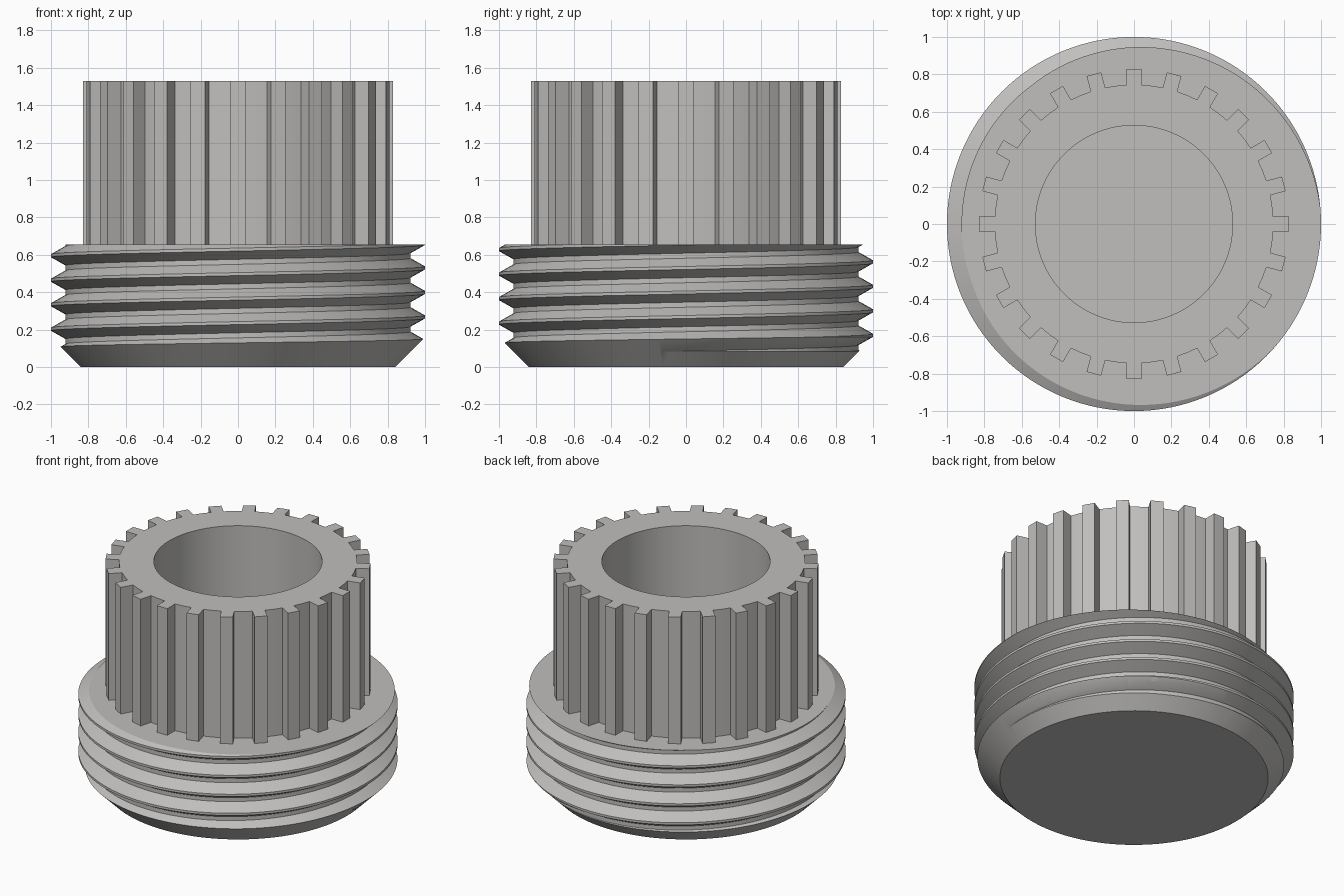
import bpy, bmesh, math

if "Cube" in bpy.data.objects:
    bpy.data.objects.remove(bpy.data.objects["Cube"])

PITCH, R_CREST, R_ROOT = 0.131, 1.0, 0.922
SEG, SHOULDER, TOP = 128, 0.655, 1.53

grey = bpy.data.materials.new("plain_grey")
grey.diffuse_color = (0.53, 0.52, 0.51, 1)
grey.use_nodes = True
grey.node_tree.nodes["Principled BSDF"].inputs["Base Color"].default_value = grey.diffuse_color


def finish(name, bm):
    bmesh.ops.recalc_face_normals(bm, faces=bm.faces)
    me = bpy.data.meshes.new(name)
    bm.to_mesh(me)
    bm.free()
    ob = bpy.data.objects.new(name, me)
    me.materials.append(grey)
    bpy.context.collection.objects.link(ob)
    return ob


def solid(name, rings):
    """Closed solid through a stack of equal-length point rings."""
    bm = bmesh.new()
    rows = [[bm.verts.new(p) for p in ring] for ring in rings]
    n = len(rows[0])
    for a, b in zip(rows, rows[1:]):
        for i in range(n):
            bm.faces.new((a[i], a[(i + 1) % n], b[(i + 1) % n], b[i]))
    bm.faces.new(rows[0][::-1])
    bm.faces.new(rows[-1])
    return finish(name, bm)


def circle(r, z, n=SEG):
    return [(r * math.cos(math.tau * i / n), r * math.sin(math.tau * i / n), z)
            for i in range(n)]


def thread(name, z0, turns):
    """Helical rod; z0 is the crest height at angle zero of the first turn."""
    prof = [(R_CREST, -0.008), (R_CREST, 0.008), (R_ROOT, 0.052), (R_ROOT, PITCH - 0.052)]
    bm = bmesh.new()
    cols = []
    for i in range(SEG * turns + 1):
        a = math.tau * i / SEG
        cols.append([bm.verts.new((r * math.cos(a), r * math.sin(a),
                                   z0 + z + PITCH * i / SEG)) for r, z in prof])
    for i in range(SEG * turns):
        for k in range(3):
            bm.faces.new((cols[i][k], cols[i + 1][k], cols[i + 1][k + 1], cols[i][k + 1]))
        if i + SEG + 1 < len(cols):
            bm.faces.new((cols[i][3], cols[i + 1][3], cols[i + SEG + 1][0], cols[i + SEG][0]))
    # close both ends with fans
    ends = [e for e in bm.edges if e.is_boundary]
    mid = z0 + PITCH * turns / 2
    for low in (True, False):
        c = bm.verts.new((0, 0, z0 if low else z0 + PITCH * turns))
        for e in ends:
            if ((e.verts[0].co.z < mid) == low):
                bm.faces.new((e.verts[0], e.verts[1], c))
    return finish(name, bm)


def boolean(ob, other, op):
    m = ob.modifiers.new(op, "BOOLEAN")
    m.operation, m.object, m.solver = op, other, "EXACT"
    bpy.context.view_layer.objects.active = ob
    bpy.ops.object.modifier_apply(modifier=m.name)
    bpy.data.objects.remove(other)


# threaded base, trimmed flat on top and chamfered at the bottom
base = thread("threaded_base", 0.53 - 6 * PITCH, 10)
trim = solid("trim", [circle(0.84, 0), circle(1.05, 0.21), circle(1.05, SHOULDER)])
boolean(base, trim, "INTERSECT")

# splined collar with 24 square teeth
TEETH, HALF, R_TIP, R_GAP = 24, 0.04, 0.83, 0.745
outline = []
for t in range(TEETH):
    a = math.tau * t / TEETH
    edge = math.asin(HALF / R_GAP)
    tip = math.asin(HALF / R_TIP)
    for r, d in ((R_GAP, -edge), (R_TIP, -tip), (R_TIP, tip), (R_GAP, edge),
                 (R_GAP, math.pi / TEETH)):
        outline.append((r * math.cos(a + d), r * math.sin(a + d)))
collar = solid("collar", [[(x, y, z) for x, y in outline] for z in (0.5, TOP)])
boolean(base, collar, "UNION")

# central blind bore
bore = solid("bore", [circle(0.527, 0.2), circle(0.527, TOP + 0.1)])
boolean(base, bore, "DIFFERENCE")

base.name = "splined_threaded_plug"
bpy.ops.object.select_all(action="DESELECT")
base.select_set(True)
bpy.context.view_layer.objects.active = base
bpy.ops.object.shade_smooth_by_angle(angle=math.radians(20))
